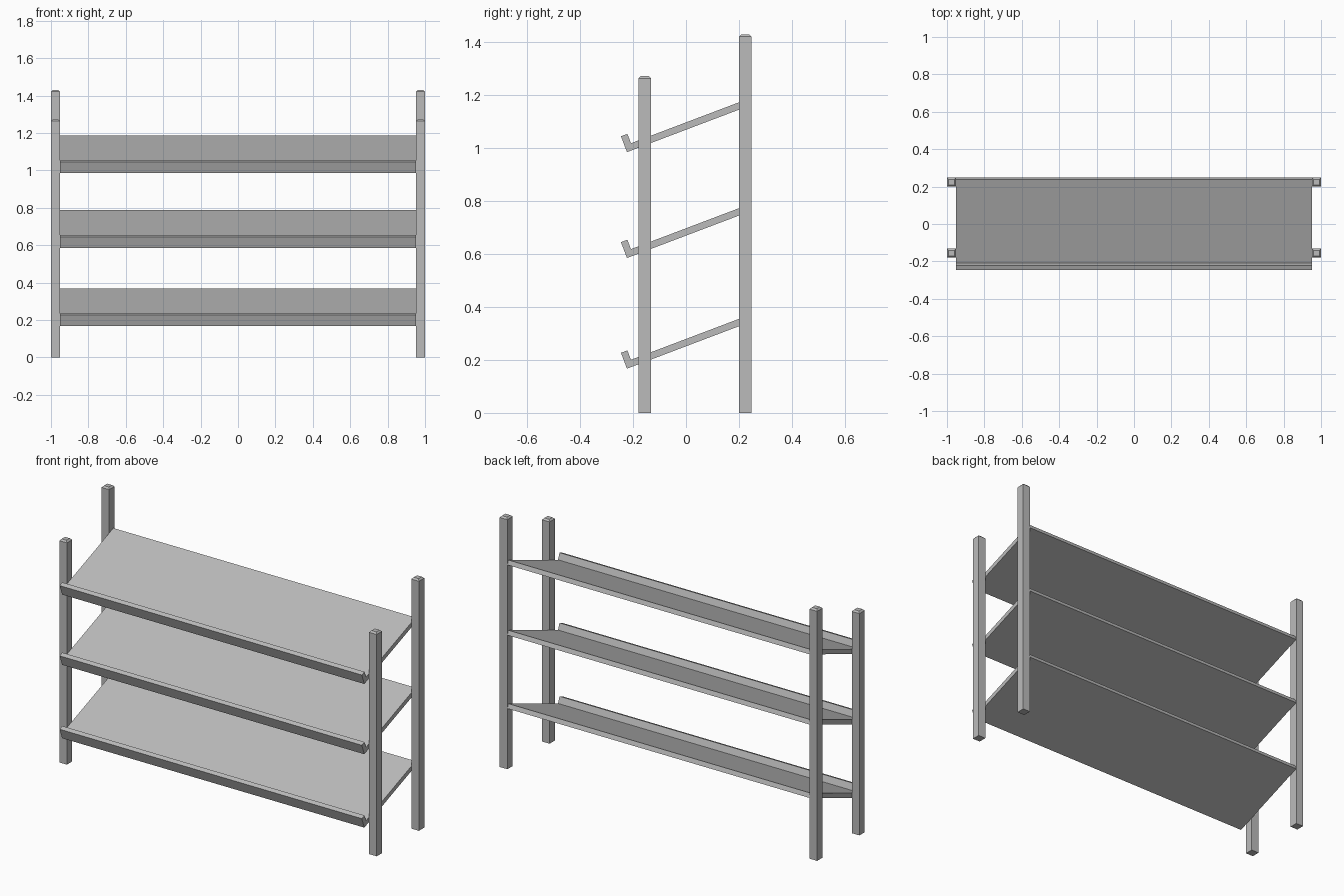
import bpy
import bmesh
from math import atan
from mathutils import Matrix, Vector

cube = bpy.data.objects.get("Cube")
if cube:
    bpy.data.objects.remove(cube, do_unlink=True)

grey = bpy.data.materials.new("grey_metal")
grey.use_nodes = True
colour = (0.5, 0.5, 0.5, 1)
grey.diffuse_color = colour
grey.node_tree.nodes["Principled BSDF"].inputs["Base Color"].default_value = colour


def add_object(name, bm):
    bmesh.ops.recalc_face_normals(bm, faces=bm.faces)
    mesh = bpy.data.meshes.new(name)
    bm.to_mesh(mesh)
    bm.free()
    mesh.materials.append(grey)
    obj = bpy.data.objects.new(name, mesh)
    bpy.context.collection.objects.link(obj)
    return obj


POST = 0.048
INNER = 1 - POST


# Square post with a small chamfer around its top
def add_post(name, x, y, height):
    bm = bmesh.new()
    bmesh.ops.create_cube(bm, size=1)
    bmesh.ops.scale(bm, vec=(POST, POST, height), verts=bm.verts)
    bmesh.ops.translate(bm, vec=(x, y, height / 2), verts=bm.verts)
    top = [e for e in bm.edges if all(v.co.z > height - 0.001 for v in e.verts)]
    bmesh.ops.bevel(bm, geom=top, offset=0.009, segments=1, affect='EDGES')
    return add_object(name, bm)


# Sloping shelf: an L profile with a raised front lip, extruded across the rack
def add_shelf(name, z):
    depth, thick, lip = 0.503, 0.026, 0.064
    profile = [(0, 0), (depth, 0), (depth, thick), (thick, thick), (thick, lip), (0, lip)]
    tilt = Matrix.Rotation(atan(0.379), 3, 'X')
    bm = bmesh.new()
    face = bm.faces.new([bm.verts.new(tilt @ Vector((-INNER, s, n))) for s, n in profile])
    end = bmesh.ops.extrude_face_region(bm, geom=[face])["geom"]
    bmesh.ops.translate(bm, vec=(2 * INNER, 0, 0),
                        verts=[v for v in end if isinstance(v, bmesh.types.BMVert)])
    bmesh.ops.translate(bm, vec=(0, -0.223, z), verts=bm.verts)
    return add_object(name, bm)


for side, sign in (("left", 1), ("right", -1)):
    x = sign * (1 - POST / 2)
    add_post(f"front_post_{side}", x, -0.156, 1.272)
    add_post(f"back_post_{side}", x, 0.224, 1.43)

for level, z in (("bottom", 0.167), ("middle", 0.585), ("top", 0.985)):
    add_shelf(f"{level}_shelf", z)
